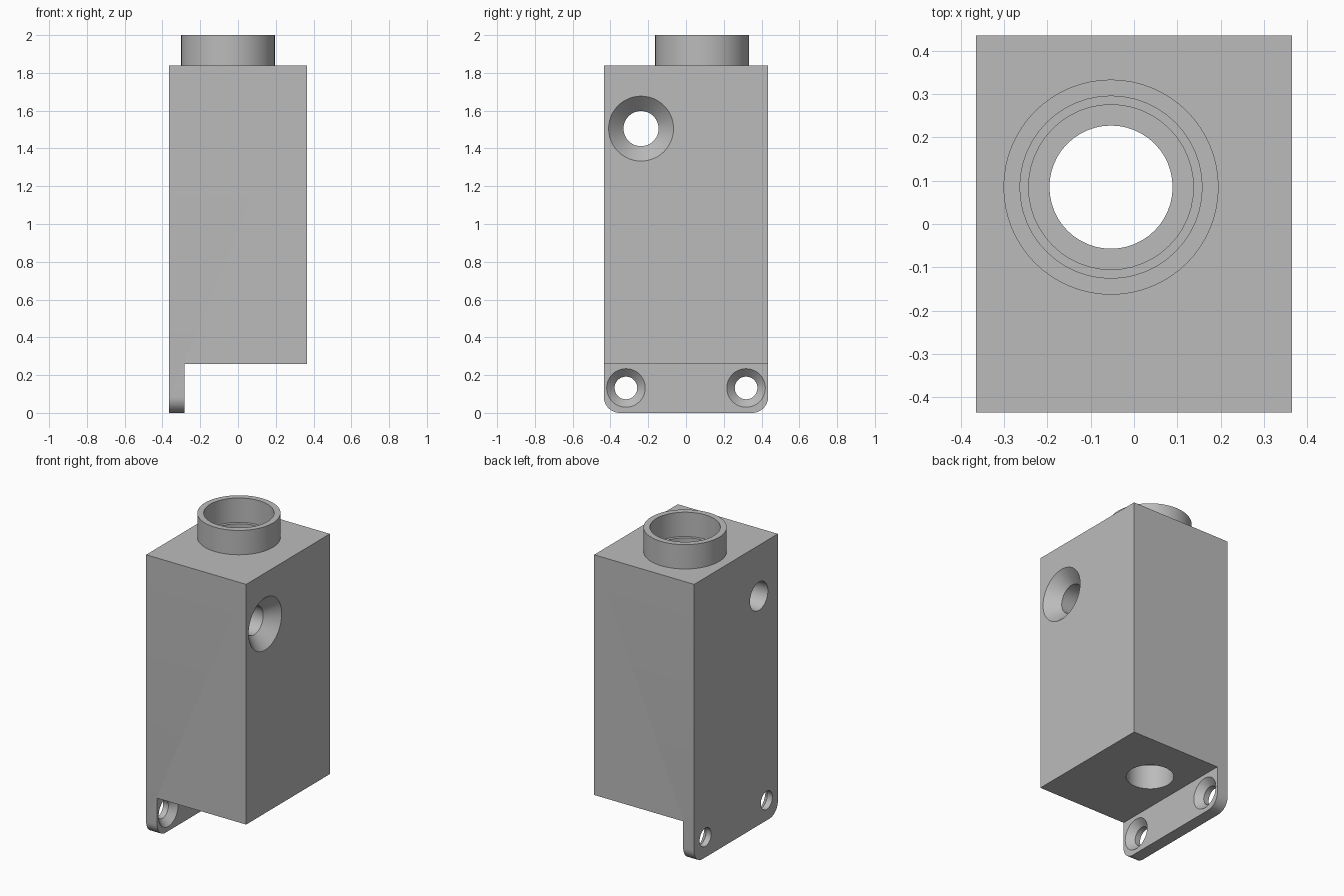
import bpy, bmesh, math
from mathutils import Matrix, Vector

cube = bpy.data.objects.get("Cube")
if cube:
    bpy.data.objects.remove(cube, do_unlink=True)

grey = bpy.data.materials.new("plain grey")
grey.use_nodes = True
colour = (0.5, 0.5, 0.5, 1)
grey.diffuse_color = colour
grey.node_tree.nodes["Principled BSDF"].inputs["Base Color"].default_value = colour

HALF_X, HALF_Y = 0.364, 0.435
BASE, SHOULDER, TOP = 0.26, 1.84, 2.0
TAB_IN = -0.284
BORE = Vector((-0.053, 0.085, 0))


def finish(name, bm):
    bmesh.ops.recalc_face_normals(bm, faces=bm.faces[:])
    mesh = bpy.data.meshes.new(name)
    bm.to_mesh(mesh)
    bm.free()
    mesh.materials.append(grey)
    obj = bpy.data.objects.new(name, mesh)
    bpy.context.collection.objects.link(obj)
    return obj


def lathe(name, profile, place, sides):
    """Closed solid of revolution from (radius, height) points."""
    bm = bmesh.new()
    rings = []
    for r, h in profile:
        angles = [2 * math.pi * i / sides for i in range(sides)]
        rings.append([bm.verts.new((r * math.cos(a), r * math.sin(a), h)) for a in angles])
    for low, high in zip(rings, rings[1:]):
        for i in range(sides):
            j = (i + 1) % sides
            bm.faces.new((low[i], low[j], high[j], high[i]))
    bm.faces.new(rings[0][::-1])
    bm.faces.new(rings[-1])
    bm.transform(place)
    return finish(name, bm)


def countersunk(name, y, z, face_x, r, rim):
    """Screw hole along x, opening at 45 degrees onto the face at face_x."""
    back = -HALF_X - 0.05
    profile = [(r, back), (r, face_x - (rim - r)), (rim + 0.02, face_x + 0.02)]
    place = Matrix.Translation((0, y, z)) @ Matrix.Rotation(math.pi / 2, 4, 'Y')
    return lathe(name, profile, place, 48)


# Block with the mounting tab below, as one extruded L-shaped outline
bm = bmesh.new()
outline = [(-HALF_X, 0), (TAB_IN, 0), (TAB_IN, BASE), (HALF_X, BASE),
           (HALF_X, SHOULDER), (-HALF_X, SHOULDER)]
face = bm.faces.new([bm.verts.new((x, -HALF_Y, z)) for x, z in outline])
moved = bmesh.ops.extrude_face_region(bm, geom=[face])["geom"]
bmesh.ops.translate(bm, vec=(0, 2 * HALF_Y, 0),
                    verts=[v for v in moved if isinstance(v, bmesh.types.BMVert)])

# Rounded lower corners of the tab
corners = [e for e in bm.edges
           if all(v.co.z < 0.01 for v in e.verts)
           and abs(e.verts[0].co.y - e.verts[1].co.y) < 0.01]
bmesh.ops.bevel(bm, geom=corners, offset=0.085, offset_type='OFFSET',
                segments=10, profile=0.5, affect='EDGES')
body = finish("housing_body", bm)

# Collar, then stepped bore and screw holes
at_bore = Matrix.Translation(BORE)
collar = lathe("collar", [(0.248, SHOULDER - 0.1), (0.248, TOP)], at_bore, 64)
bore = lathe("bore_cutter", [(0.142, BASE - 0.05), (0.142, 0.42), (0.19, 0.42),
                             (0.19, SHOULDER), (0.21, SHOULDER), (0.21, TOP + 0.05)],
             at_bore, 48)
cutters = [bore, countersunk("upper_hole_cutter", -0.238, 1.505, HALF_X, 0.093, 0.172)]
for side in (-1, 1):
    cutters.append(countersunk("tab_hole_cutter", side * 0.318, 0.132, TAB_IN, 0.06, 0.102))

bpy.ops.object.select_all(action='DESELECT')
body.select_set(True)
bpy.context.view_layer.objects.active = body
for tool in [collar] + cutters:
    mod = body.modifiers.new(tool.name, 'BOOLEAN')
    mod.operation = 'UNION' if tool is collar else 'DIFFERENCE'
    mod.solver = 'EXACT'
    mod.object = tool
    bpy.ops.object.modifier_apply(modifier=mod.name)
    bpy.data.objects.remove(tool, do_unlink=True)

bpy.ops.object.shade_smooth_by_angle(angle=math.radians(30))
